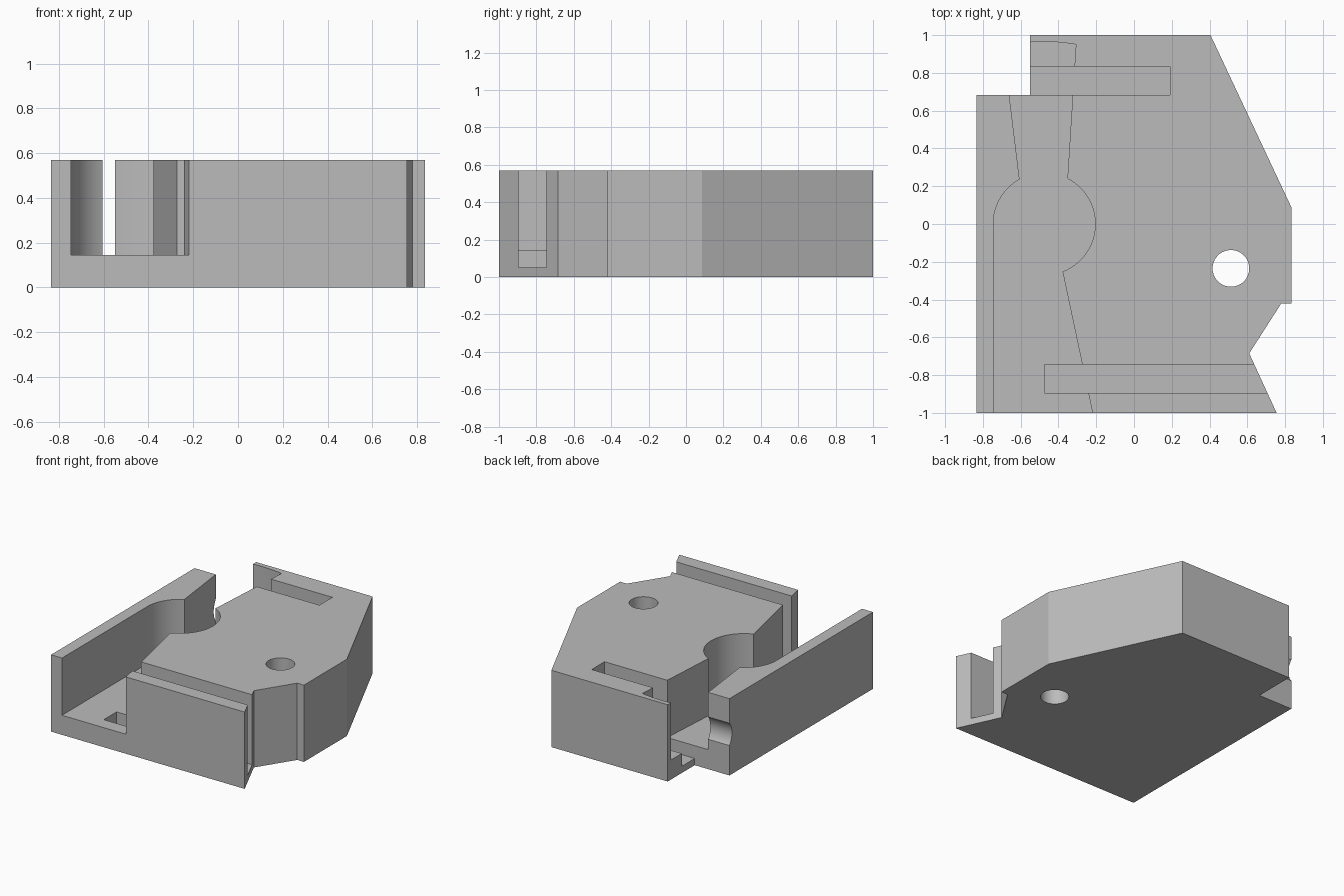
import bpy
import math
from mathutils import Vector

if "Cube" in bpy.data.objects:
    bpy.data.objects.remove(bpy.data.objects["Cube"], do_unlink=True)

HEIGHT, FLOOR, SLOT_FLOOR, ABOVE = 0.57, 0.145, 0.05, 0.8
STEP_Y = 0.683
CENTRE = Vector((-0.475, 0))

grey = bpy.data.materials.new("plain grey")
grey.use_nodes = True
colour = (0.5, 0.5, 0.5, 1)
grey.diffuse_color = colour
grey.node_tree.nodes["Principled BSDF"].inputs["Base Color"].default_value = colour


def prism(name, outline, low, high):
    """Upright solid from a plan outline."""
    n = len(outline)
    verts = [(x, y, z) for z in (low, high) for x, y in outline]
    faces = [tuple(range(n))[::-1], tuple(range(n, 2 * n))]
    faces += [(i, (i + 1) % n, (i + 1) % n + n, i + n) for i in range(n)]
    mesh = bpy.data.meshes.new(name)
    mesh.from_pydata(verts, [], faces)
    mesh.materials.append(grey)
    obj = bpy.data.objects.new(name, mesh)
    bpy.context.collection.objects.link(obj)
    return obj


def box(name, x0, x1, y0, y1, low, high):
    return prism(name, [(x0, y0), (x1, y0), (x1, y1), (x0, y1)], low, high)


def arc(centre, radius, start, end, steps):
    angles = [math.radians(start + (end - start) * i / steps) for i in range(steps + 1)]
    return [(centre[0] + radius * math.cos(a), centre[1] + radius * math.sin(a)) for a in angles]


def cut(body, cutter):
    cutter.hide_render = True
    mod = body.modifiers.new(cutter.name, 'BOOLEAN')
    mod.operation, mod.solver, mod.object = 'DIFFERENCE', 'EXACT', cutter
    bpy.ops.object.select_all(action='DESELECT')
    bpy.context.view_layer.objects.active = body
    body.select_set(True)
    bpy.ops.object.modifier_apply(modifier=mod.name)
    bpy.data.objects.remove(cutter, do_unlink=True)


# Main block with stepped rear corner and notched right side
body = prism("housing_block", [
    (-0.835, -1), (0.755, -1), (0.61, -0.685), (0.78, -0.42), (0.835, -0.42),
    (0.835, 0.085), (0.405, 1), (-0.55, 1), (-0.55, STEP_Y), (-0.835, STEP_Y)], 0, HEIGHT)

# Open channel with a round bay, ending in a shallow curved rear wall
channel = [(-0.745, -1.1), (-0.745, 0)]
channel += arc(CENTRE, 0.27, 180, 119, 16)[1:]
channel += arc(CENTRE, 0.965, 103, 80, 12)
channel += arc(CENTRE, 0.27, 63, -69, 32)
channel += [(-0.198, -1.1)]
cut(body, prism("channel_cutter", channel[::-1], FLOOR, ABOVE))

# Plate slots near the rear and front edges
cut(body, box("rear_slot_cutter", -0.6, 0.19, STEP_Y, 0.835, SLOT_FLOOR, ABOVE))
cut(body, box("front_slot_cutter", -0.475, 0.9, -0.895, -0.745, SLOT_FLOOR, ABOVE))

# Vertical screw hole
cut(body, prism("screw_hole_cutter", arc((0.513, -0.235), 0.097, 0, 354.375, 63), -0.1, ABOVE))

# Shallow round groove across the rear end of the left-hand wall
bpy.ops.mesh.primitive_cylinder_add(vertices=64, radius=0.13, depth=0.31,
                                    location=(-0.755, STEP_Y + 0.1, 0.305),
                                    rotation=(0, math.pi / 2, 0))
groove = bpy.context.object
groove.name = "groove_cutter"
groove.data.materials.append(grey)
cut(body, groove)

bpy.ops.object.shade_smooth_by_angle(angle=math.radians(25))
